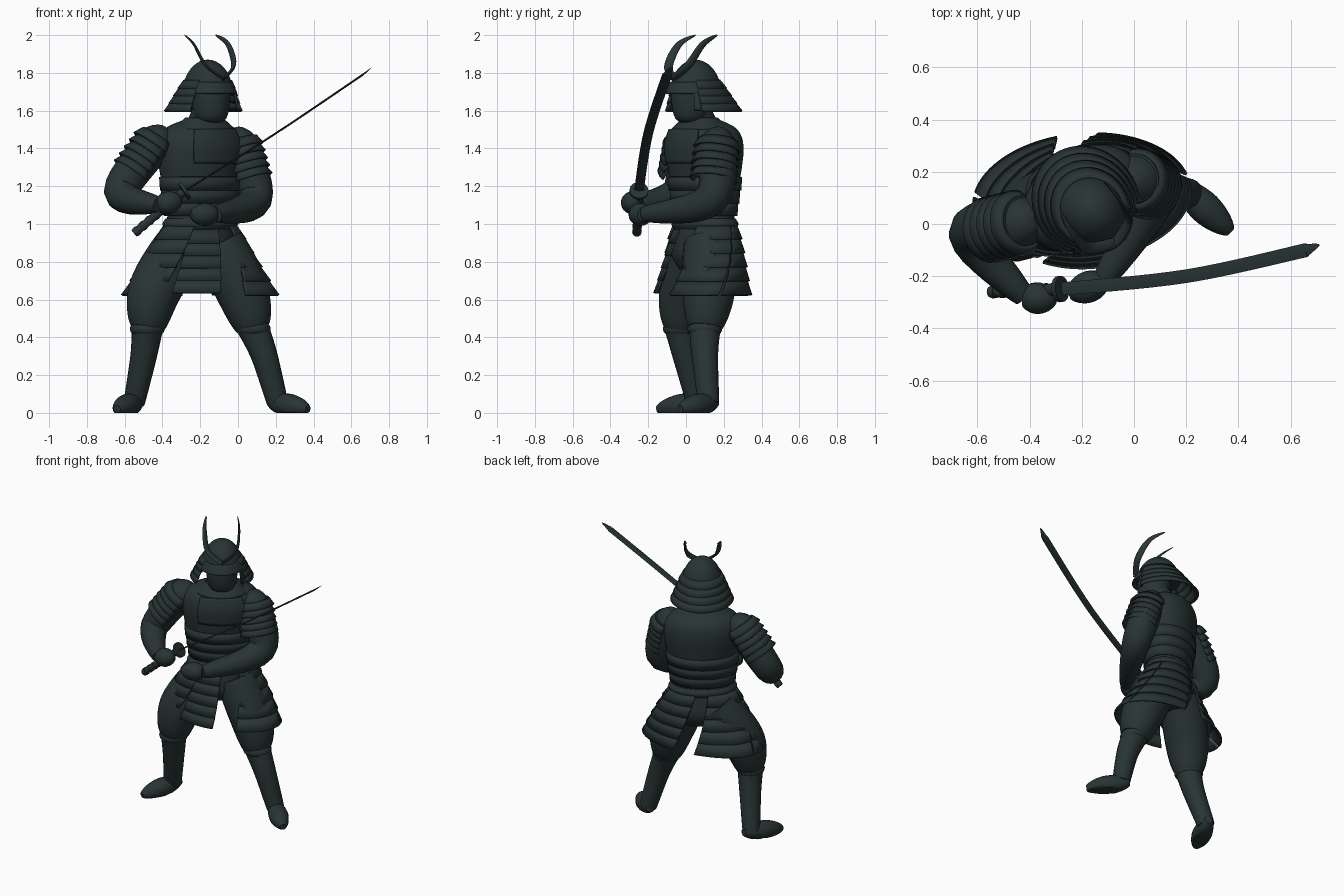
import bpy, bmesh, math
from mathutils import Vector

if "Cube" in bpy.data.objects:
    bpy.data.objects.remove(bpy.data.objects["Cube"])

COLOUR = (.021, .034, .034, 1)
material = bpy.data.materials.new("dark_green_grey")
material.use_nodes = True
material.diffuse_color = COLOUR
material.node_tree.nodes["Principled BSDF"].inputs["Base Color"].default_value = COLOUR

# The figure is twisted towards its left; torso and head share this frame
TWIST = 35
TORSO = Vector((-.2, .1, 0))
HEAD = Vector((-.16, .05, 0))
UP = Vector((0, 0, 1))
PLATE = .012


def place(origin, left, back, height, twist=TWIST):
    """Point given by its distance to the figure's left, back and up."""
    angle = math.radians(twist)
    left_axis = Vector((math.cos(angle), math.sin(angle), 0))
    return origin + left_axis * left + UP.cross(left_axis) * back + UP * height


def ring(origin, height, width, depth, twist=TWIST, start=0, span=360, count=36):
    """Level elliptical ring or arc, running from the left side over the back."""
    angles = [math.radians(start + span * i / count) for i in range(count + (span < 360))]
    return [place(origin, width * math.cos(a), depth * math.sin(a), height, twist) for a in angles]


def loft(name, rings, closed=True, thickness=0, floor=False):
    """Skin a row of rings; thin shells get a thickness, solids get end caps."""
    bm = bmesh.new()
    rows = [[bm.verts.new(point) for point in points] for points in rings]
    for lower, upper in zip(rows, rows[1:]):
        quads = list(zip(lower, lower[1:] + lower[:1], upper[1:] + upper[:1], upper))
        for quad in quads if closed else quads[:-1]:
            bm.faces.new(quad)
    if not thickness:
        bm.faces.new(rows[0])
        bm.faces.new(rows[-1])
    if floor:
        for vert in bm.verts:
            vert.co.z = max(vert.co.z, 0)
    bmesh.ops.recalc_face_normals(bm, faces=bm.faces)
    mesh = bpy.data.meshes.new(name)
    bm.to_mesh(mesh)
    bm.free()
    mesh.materials.append(material)
    part = bpy.data.objects.new(name, mesh)
    bpy.context.collection.objects.link(part)
    if thickness:
        solid = part.modifiers.new("thickness", "SOLIDIFY")
        solid.thickness = thickness
        solid.offset = 0
    bpy.ops.object.select_all(action="DESELECT")
    part.select_set(True)
    bpy.context.view_layer.objects.active = part
    bpy.ops.object.shade_smooth_by_angle(angle=math.radians(40))


def spline(points, steps=8):
    """Smooth curve through all the points."""
    points = [Vector(p) for p in points]
    ends = [points[0]] + points + [points[-1]]
    curve = []
    for before, a, b, after in zip(ends, ends[1:], ends[2:], ends[3:]):
        leave, arrive = (b - before) / 2, (after - a) / 2
        for step in range(steps):
            t = step / steps
            ease = t * t * (3 - 2 * t)
            curve.append(a.lerp(b, ease) + leave * t * (1 - t) ** 2 - arrive * t * t * (1 - t))
    return curve + [points[-1]]


def limb(name, joints, start, end, bulge=0, flat=1, sides=20, floor=False):
    """Tube along the joints, tapering from start to end and swelling between."""
    path = spline(joints)
    last = len(path) - 1
    rings, across = [], Vector((0, 1, 0))
    for i, centre in enumerate(path):
        along = (path[min(i + 1, last)] - path[max(i - 1, 0)]).normalized()
        across = (across - along * across.dot(along)).normalized()
        other = along.cross(across) * flat
        t = i / last
        radius = start + (end - start) * t + bulge * math.sin(math.pi * t)
        turns = [math.tau * k / sides for k in range(sides)]
        rings.append([centre + radius * (across * math.cos(a) + other * math.sin(a)) for a in turns])
    loft(name, rings, floor=floor)


def turned(name, origin, depth, profile, thickness=0, **arc):
    """Body of elliptical section whose profile lists height and half width."""
    rings = [ring(origin, z, w, w * depth, **arc) for z, w in spline(profile, steps=4)]
    loft(name, rings, "span" not in arc, thickness)


def lames(name, count, top, bottom, lap=PLATE, top_twist=TWIST, low_twist=TWIST, **arc):
    """Overlapping armour rows between two (origin, height, width, depth) rings."""
    def level(t, grow):
        centre = top[0].lerp(bottom[0], t)
        height, width, depth = (a + (b - a) * t for a, b in zip(top[1:], bottom[1:]))
        return ring(centre, height, width + grow, depth + grow,
                    top_twist + (low_twist - top_twist) * t, **arc)
    for row in range(count):
        edges = [level(row / count, 0), level((row + 1.1) / count, lap)]
        loft(f"{name}_{row + 1}", edges, "span" not in arc, PLATE)


# Torso: cuirass, waist rows, belt, collar and breast plate
turned("cuirass", TORSO, .72, [(.9, .21), (1.05, .19), (1.2, .22), (1.4, .25), (1.5, .21), (1.55, .1)])
lames("waist_row", 3, (TORSO, 1.25, .23, .17), (TORSO, 1.05, .2, .14), lap=PLATE / 2)
turned("belt", TORSO, .7, [(.97, .2), (1, .22), (1.03, .2)])
turned("collar", TORSO.lerp(HEAD, .5), .8, [(1.5, .17), (1.56, .1)], thickness=PLATE)
turned("breast_plate", TORSO, .72, [(1.32, .25), (1.42, .26), (1.5, .23)], thickness=PLATE, start=235, span=70)

# Head: neck, mask and domed helmet with brim
limb("neck", [TORSO + UP * 1.5, HEAD + UP * 1.6], .08, .08)
turned("face_mask", place(HEAD, 0, -.03, 0), 1.05, [(1.53, .03), (1.56, .08), (1.65, .1), (1.75, .1)])
slopes = [math.radians(angle) for angle in range(0, 90, 8)]
loft("helmet_dome", [ring(HEAD, 1.69 + .18 * math.sin(a), .13 * math.cos(a), .14 * math.cos(a)) for a in slopes])
turned("helmet_brim", HEAD, 1.13, [(1.75, .12), (1.69, .145)], thickness=PLATE, start=200, span=140)
lames("neck_guard", 4, (HEAD, 1.76, .12, .13), (place(HEAD, 0, .04, 0), 1.6, .19, .21),
      lap=PLATE / 2, start=-32, span=244)

# Mirrored head pieces: cheek flaps and swept horns
for side, sign in (("left", 1), ("right", -1)):
    turned(f"{side}_cheek_flap", HEAD, 1, [(1.72, .14), (1.6, .16)], thickness=PLATE,
           start=83 + 90 * (1 + sign) - sign * 60 if sign < 0 else -38, span=14)
    horn = [(0, -.15, 1.77), (.09, -.11, 1.84), (.11, -.03, 1.95), (.1, .07, 2)]
    limb(f"{side}_horn", [place(HEAD, sign * l, b, z) for l, b, z in horn], .02, .004, .01, flat=.4, sides=10)

# Armour skirt of four hanging panels, with a front apron over the hips
panels = {"left_front": -58, "left_back": 12, "right_back": 100, "right_front": 170}
for panel, start in panels.items():
    lames(f"{panel}_skirt", 5, (TORSO, 1, .2, .14), (TORSO, .63, .4, .23), low_twist=6, start=start, span=66)
lames("front_apron", 5, (TORSO, .97, .22, .16), (TORSO, .64, .37, .26),
      lap=PLATE / 2, top_twist=12, low_twist=0, start=247, span=40)
turned("hips", TORSO, .66, [(1, .19), (.85, .23), (.76, .17)])

# Legs: baggy trousers, knee bands, greaves and feet
legs = {
    "left": [(-.1, .12, .9), (.02, .12, .65), (.08, .1, .45), (.14, .1, .3), (.21, .12, .05)],
    "right": [(-.3, .1, .9), (-.44, 0, .65), (-.48, -.03, .45), (-.5, 0, .3), (-.55, .06, .05)],
}
toes = {"left": (.37, -.03, .02), "right": (-.64, -.15, .02)}
for side, joints in legs.items():
    limb(f"{side}_trouser", joints[:3], .13, .09, .03)
    limb(f"{side}_greave", joints[2:], .085, .055)
    knee, ankle, toe = (Vector(p) for p in (joints[2], joints[-1], toes[side]))
    limb(f"{side}_knee_band", [knee - UP * .03, knee + UP * .02], .08, .08, PLATE)
    heel = ankle + (ankle - toe) * .25
    limb(f"{side}_foot", [heel, ankle.lerp(toe, .4), toe], .025, .02, .04, floor=True)


def shoulder_guard(name, top, low, rows=5):
    """Stepped rows wrapped over the outside of an upper arm."""
    along = (low - top).normalized()
    out = low - TORSO
    out = (out - along * out.dot(along)).normalized()
    across = along.cross(out)
    angles = [math.radians(a) for a in range(-112, 113, 14)]

    def arc(t, grow):
        radius = .1 + grow
        return [top.lerp(low, t) + radius * (out * math.cos(a) + across * math.sin(a)) for a in angles]
    for row in range(rows):
        edges = [arc(row / rows, 0), arc((row + 1.1) / rows, PLATE * 2)]
        loft(f"{name}_{row + 1}", edges, False, PLATE)
    limb(f"{name}_cap", [top - along * .07, top + along * .07], .03, .1, .03)


# Arms: sleeves, shoulder guards and closed hands
arms = {
    "left": [(0, .17, 1.44), (.09, .13, 1.13), (-.12, -.22, 1.05), (-.25, -.27, 1.05)],
    "right": [(-.42, .01, 1.45), (-.62, -.04, 1.17), (-.42, -.28, 1.1), (-.3, -.29, 1.13)],
}
for side, points in arms.items():
    shoulder, elbow, wrist, knuckles = (Vector(p) for p in points)
    limb(f"{side}_arm", [shoulder, elbow, wrist], .1, .04, .02)
    limb(f"{side}_hand", [wrist, knuckles], .04, .02, .03)
    shoulder_guard(f"{side}_shoulder_guard", shoulder, shoulder.lerp(elbow, .65))

# Sword: wrapped grip, round guard and slightly curved blade
pommel, hilt = Vector((-.55, -.26, .95)), Vector((-.29, -.25, 1.17))
bend, edge_end, tip = Vector((.2, -.2, 1.48)), Vector((.66, -.1, 1.79)), Vector((.71, -.08, 1.83))
limb("sword_grip", [pommel, hilt], .022, .022, sides=12)
for band in range(8):
    wrap = [pommel.lerp(hilt, (band + part) / 8) for part in (.2, .7)]
    limb(f"grip_band_{band + 1}", wrap, .025, .025, sides=12)
limb("sword_guard", [hilt, hilt.lerp(bend, .03)], .05, .05)
limb("sword_blade", [hilt, bend, edge_end], .025, .027, flat=.2, sides=4)
limb("sword_tip", [edge_end, tip], .027, .003, flat=.2, sides=4)
